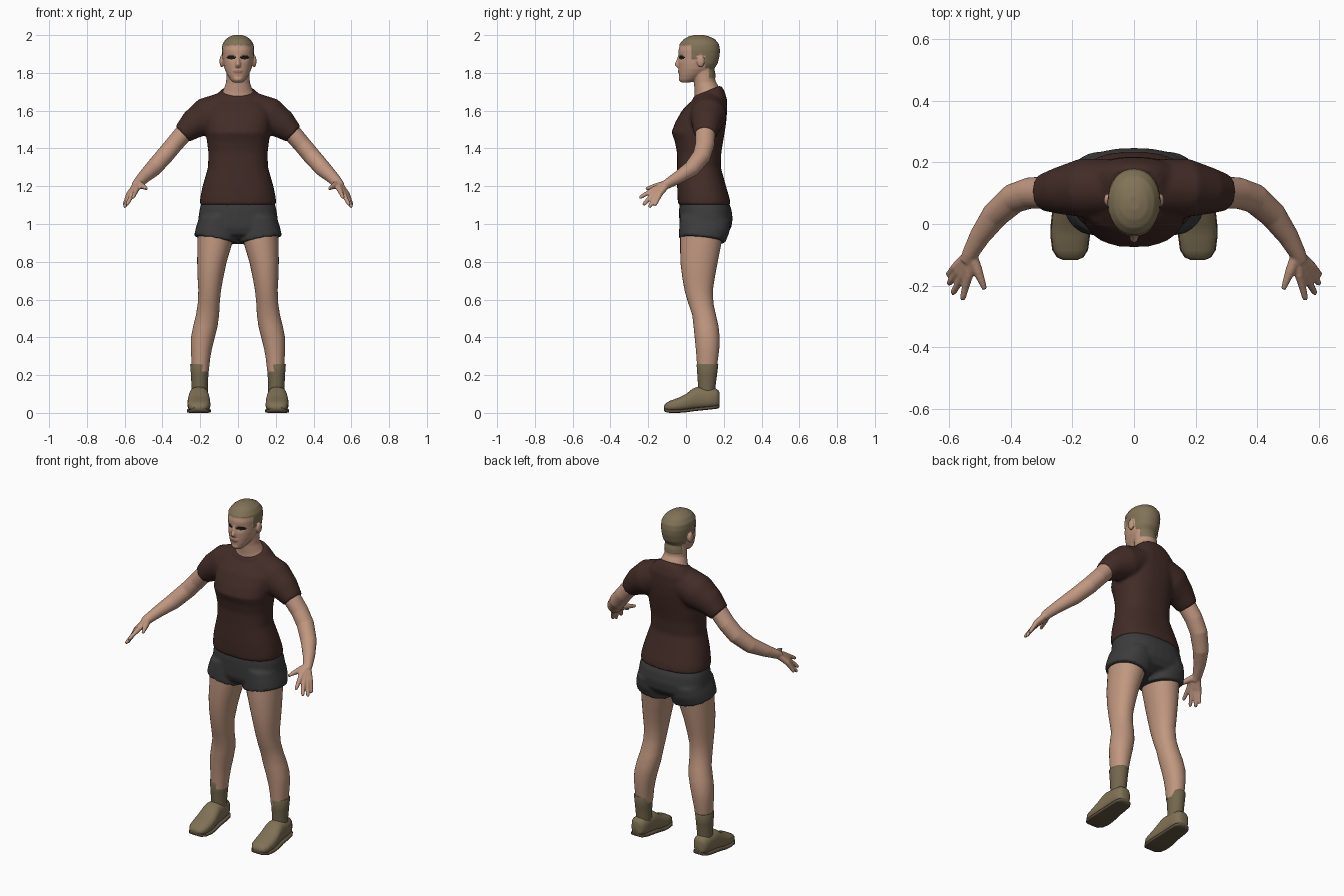
import bpy, bmesh, math
from mathutils import Vector, Matrix


def mat(name, rgb):
    m = bpy.data.materials.new(name)
    m.diffuse_color = (*rgb, 1)
    return m


SKIN = mat("skin", (0.53, 0.31, 0.215))
SHIRT = mat("dark_brown_cloth", (0.055, 0.025, 0.02))
SHORTS = mat("charcoal_cloth", (0.045, 0.045, 0.047))
HAIR = mat("sandy_hair", (0.22, 0.17, 0.095))
SOCK = mat("olive_sock", (0.17, 0.135, 0.075))
SHOE = mat("tan_shoe", (0.215, 0.165, 0.092))
SOLE = mat("shoe_sole", (0.11, 0.085, 0.05))
BLACK = mat("eye_black", (0.012, 0.01, 0.01))
LIP = mat("lip", (0.36, 0.17, 0.125))


def ring(c, u, v, p=2.0, n=32):
    """Superellipse loop around c with half axes u and v."""
    pts = []
    for i in range(n):
        a = 2 * math.pi * i / n
        ca, sa = math.cos(a), math.sin(a)
        pts.append(Vector(c) + u * math.copysign(abs(ca) ** (2 / p), ca)
                   + v * math.copysign(abs(sa) ** (2 / p), sa))
    return pts


def loft(bm, rings):
    loops = [[bm.verts.new(p) for p in r] for r in rings]
    n = len(loops[0])
    for a, b in zip(loops, loops[1:]):
        for i in range(n):
            bm.faces.new((a[i], a[(i + 1) % n], b[(i + 1) % n], b[i]))
    bm.faces.new(loops[0][::-1])
    bm.faces.new(loops[-1])


def stack(bm, rows, p=2.0):
    """Rows of (z, centre x, half width, front y, back y, tilt)."""
    loft(bm, [ring((cx, (y0 + y1) / 2, z), Vector((hx, 0, 0)),
                   Vector((0, (y1 - y0) / 2, t * (y1 - y0) / 2)), p)
              for z, cx, hx, y0, y1, t in rows])


def tube(bm, path, n=20):
    """Path of (point, radius across y, radius across the other way)."""
    pts = [Vector(q[0]) for q in path]
    rings = []
    for i, (_, ra, rb) in enumerate(path):
        t = (pts[min(i + 1, len(pts) - 1)] - pts[max(i - 1, 0)]).normalized()
        b = t.cross(Vector((0, 1, 0))).normalized()
        rings.append(ring(pts[i], b.cross(t) * ra, b * rb, 2, n))
    loft(bm, rings)


def ball(bm, c, r):
    bmesh.ops.create_uvsphere(bm, u_segments=20, v_segments=14, radius=1,
                              matrix=Matrix.Translation(c) @ Matrix.Diagonal((*r, 1)))


def finish(name, bm, mats, voxel=0, smooth=4, angle=50):
    bmesh.ops.recalc_face_normals(bm, faces=bm.faces)
    me = bpy.data.meshes.new(name)
    bm.to_mesh(me)
    bm.free()
    ob = bpy.data.objects.new(name, me)
    bpy.context.collection.objects.link(ob)
    bpy.ops.object.select_all(action='DESELECT')
    bpy.context.view_layer.objects.active = ob
    ob.select_set(True)
    if voxel:  # blend overlapping volumes into one skin
        r = ob.modifiers.new("blend", 'REMESH')
        r.mode, r.voxel_size = 'VOXEL', voxel
        s = ob.modifiers.new("relax", 'SMOOTH')
        s.factor, s.iterations = 0.5, smooth
        for m in ("blend", "relax"):
            bpy.ops.object.modifier_apply(modifier=m)
    ob.data.materials.clear()
    for m in mats:
        ob.data.materials.append(m)
    bpy.ops.object.shade_smooth_by_angle(angle=math.radians(angle))
    return ob


# T-shirt: torso plus two short sleeves
bm = bmesh.new()
stack(bm, [(z, 0, hx, y0, y1, t) for z, hx, y0, y1, t in [
    (1.10, .203, -.042, .237, 0), (1.14, .2, -.045, .23, 0), (1.20, .188, -.047, .212, 0),
    (1.30, .159, -.047, .184, 0), (1.38, .157, -.048, .187, 0), (1.44, .165, -.06, .197, 0),
    (1.485, .17, -.077, .205, 0), (1.54, .175, -.056, .213, 0), (1.60, .18, -.022, .218, 0),
    (1.65, .15, .01, .216, .15), (1.68, .115, .035, .203, .3), (1.705, .088, .04, .185, .4)]], 2.4)
for s in (-1, 1):
    tube(bm, [((s * .07, .12, 1.61), .09, .09), ((s * .165, .117, 1.57), .096, .1),
              ((s * .24, .108, 1.525), .077, .077), ((s * .296, .102, 1.475), .06, .054)], 32)
finish("shirt", bm, [SHIRT], .009, 6)

# Shorts: pelvis plus two short leg tubes
bm = bmesh.new()
stack(bm, [(z, 0, hx, y0, y1, 0) for z, hx, y0, y1 in [
    (1.14, .185, -.03, .215), (1.08, .203, -.036, .24), (1.03, .21, -.036, .247),
    (.98, .212, -.034, .24), (.945, .18, -.02, .215), (.92, .08, .03, .15)]], 2.4)
for s in (-1, 1):
    loft(bm, [ring((s * cx, (y0 + y1) / 2, z), Vector((hx, 0, s * hx * tl)),
                   Vector((0, (y1 - y0) / 2, -.012)), 2.3)
              for z, cx, hx, y0, y1, tl in [(1.03, .107, .1, -.032, .235, 0),
                                           (.97, .114, .109, -.036, .23, .1),
                                           (.915, .119, .114, -.037, .208, .18)]])
finish("shorts", bm, [SHORTS], .009, 3)

for s, side in ((-1, "right"), (1, "left")):
    # Bare legs
    bm = bmesh.new()
    stack(bm, [(z, s * (a + b) / 2, (b - a) / 2, y0, y1, 0) for z, a, b, y0, y1 in [
        (.98, .015, .212, -.03, .2), (.90, .03, .215, -.031, .188), (.80, .06, .216, -.03, .168),
        (.72, .077, .214, -.02, .153), (.65, .09, .21, -.008, .142), (.58, .097, .213, .012, .145),
        (.52, .1, .222, .033, .158), (.46, .108, .237, .04, .172), (.40, .123, .249, .046, .178),
        (.34, .138, .25, .052, .176), (.29, .147, .247, .056, .17), (.22, .155, .243, .06, .16)]], 2.1)
    finish("leg_" + side, bm, [SKIN])

    # Socks
    bm = bmesh.new()
    stack(bm, [(z, s * .203, hx, y0, y1, 0) for z, hx, y0, y1 in [
        (.08, .043, .065, .155), (.14, .043, .064, .156), (.20, .046, .06, .164),
        (.255, .05, .056, .171), (.26, .047, .059, .168)]])
    finish("sock_" + side, bm, [SOCK])

    # Shoes, with a slim sole following the same outline
    stations = [(-.116, .022, .018, .038), (-.108, .04, .01, .05), (-.085, .055, .006, .064),
                (-.04, .061, .006, .08), (0, .06, .009, .1), (.035, .056, .014, .128),
                (.06, .053, .017, .138), (.12, .05, .023, .132), (.155, .045, .027, .13),
                (.172, .034, .03, .12), (.178, .02, .035, .105)]
    for part, m, grow, p in (("shoe_", SHOE, 0, 2.5), ("sole_", SOLE, .003, 5)):
        bm = bmesh.new()
        rings = []
        for y, hw, z0, z1 in stations:
            if grow:
                z0, z1 = z0 - .006, z0 + .012
            rings.append(ring((s * .207, y, (z0 + z1) / 2), Vector((hw + grow, 0, 0)),
                              Vector((0, 0, (z1 - z0) / 2)), p))
        loft(bm, rings)
        finish(part + side, bm, [m])

    # Arm and hand blended together
    bm = bmesh.new()
    P = lambda x, y, z: (s * x, y, z)
    tube(bm, [(P(.22, .105, 1.54), .05, .05), (P(.29, .102, 1.478), .053, .049),
              (P(.34, .1, 1.42), .051, .047), (P(.39, .083, 1.36), .049, .047),
              (P(.45, .03, 1.293), .044, .044), (P(.50, -.04, 1.247), .034, .034),
              (P(.53, -.095, 1.215), .026, .028), (P(.54, -.12, 1.2), .022, .026)])
    for knuckle, tip in [((.536, -.165, 1.186), (.557, -.247, 1.138)),
                         ((.553, -.165, 1.17), (.589, -.227, 1.1)),
                         ((.568, -.155, 1.16), (.602, -.195, 1.087)),
                         ((.578, -.14, 1.157), (.604, -.166, 1.097))]:
        k, t = Vector(P(*knuckle)), Vector(P(*tip))
        tube(bm, [(P(.533, -.1, 1.212), .02, .02), (k, .0155, .0155),
                  (k.lerp(t, .5), .012, .012), (k.lerp(t, .9), .01, .01), (t, .006, .006)], 14)
    tube(bm, [(P(.528, -.1, 1.213), .02, .02), (P(.508, -.15, 1.202), .017, .017),
              (P(.494, -.185, 1.194), .012, .012), (P(.484, -.212, 1.186), .008, .008)], 14)
    finish("arm_" + side, bm, [SKIN], .005, 3, 80)

# Head, neck, ears, nose and lips blended together
bm = bmesh.new()
stack(bm, [(z, 0, hx, y0, y1, 0) for z, hx, y0, y1 in [
    (1.75, .026, -.026, .025), (1.765, .041, -.034, .06), (1.79, .057, -.037, .1),
    (1.82, .071, -.039, .145), (1.85, .078, -.04, .165), (1.89, .081, -.04, .175),
    (1.92, .083, -.04, .177), (1.95, .08, -.032, .172), (1.975, .064, -.012, .153),
    (1.99, .043, .015, .122), (1.998, .018, .045, .09)]], 2.15)
stack(bm, [(1.6, 0, .09, .06, .19, 0), (1.685, 0, .088, .045, .182, .3),
           (1.715, 0, .075, .046, .17, .3), (1.75, 0, .063, .042, .156, .1),
           (1.80, 0, .061, .035, .152, 0), (1.84, 0, .06, .03, .14, 0)])
tube(bm, [((0, -.034, 1.89), .008, .008), ((0, -.042, 1.865), .009, .009),
          ((0, -.049, 1.845), .013, .013), ((0, -.04, 1.833), .01, .014)])
ball(bm, (0, -.035, 1.808), (.024, .008, .012))
ball(bm, (0, -.027, 1.768), (.022, .011, .014))
for s in (-1, 1):
    ball(bm, (s * .086, .078, 1.862), (.012, .021, .032))
head = finish("head", bm, [SKIN, HAIR, BLACK, LIP], .0045, 4, 80)


def hairy(c):
    """True above the hairline, which dips at the sideburn and the nape."""
    if abs(c.x) > .087 and c.z < 1.9:
        return False
    for y, z in ((.03, 1.945), (.056, 1.873), (.1, 1.893), (.118, 1.83)):
        if c.y < y:
            return c.z > z
    return c.z > 1.775


def eye(c, w, h):
    return c.y < .02 and ((abs(c.x) - .036) / w) ** 2 + ((c.z - 1.882) / h) ** 2 < 1


me = head.data
moves = []
for v in me.vertices:
    d = Vector()
    if hairy(v.co):
        d += v.normal * .003
    if v.co.y < .03:  # eye sockets
        d.y += .008 * math.exp(-((abs(v.co.x) - .034) / .018) ** 2 - ((v.co.z - 1.88) / .014) ** 2)
    moves.append(d)
for f in me.polygons:
    c = f.center
    if hairy(c):
        f.material_index = 1
    elif eye(c, .025, .0105):
        f.material_index = 2
    elif c.y < 0 and (c.x / .025) ** 2 + ((c.z - 1.808) / .008) ** 2 < 1:
        f.material_index = 3
for v, d in zip(me.vertices, moves):
    v.co += d
